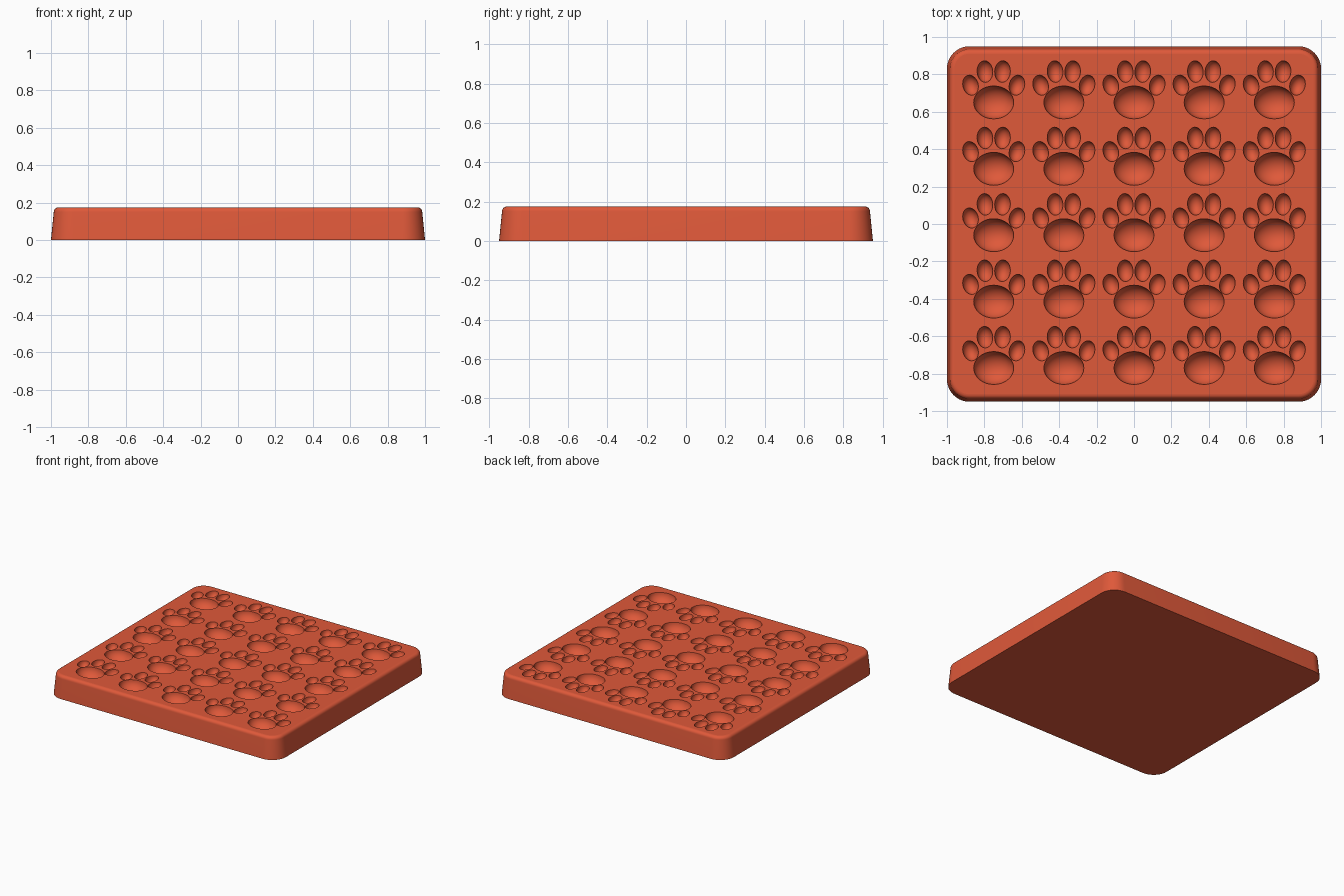
import bpy, bmesh, math

cube = bpy.data.objects.get("Cube")
if cube:
    bpy.data.objects.remove(cube, do_unlink=True)

# Single silicone colour
red = bpy.data.materials.new("coral red")
red.use_nodes = True
colour = (0.74, 0.1, 0.042, 1)
red.diffuse_color = colour
red.node_tree.nodes["Principled BSDF"].inputs["Base Color"].default_value = colour

HALF_X, HALF_Y, HEIGHT = 1.0, 0.95, 0.175
CORNER, BEVEL, TAPER = 0.12, 0.025, 0.015
PITCH_X, PITCH_Y, PAD_Y = 0.375, 0.355, -0.06
bm = bmesh.new()


def rounded_loop(inset, z, steps=10):
    """Rounded rectangle of vertices, moved inwards by inset."""
    verts = []
    r = CORNER - inset
    for quarter, (sx, sy) in enumerate([(1, 1), (-1, 1), (-1, -1), (1, -1)]):
        for i in range(steps + 1):
            a = (quarter + i / steps) * math.pi / 2
            verts.append(bm.verts.new((sx * (HALF_X - CORNER) + r * math.cos(a),
                                       sy * (HALF_Y - CORNER) + r * math.sin(a), z)))
    return verts


def loop_edges(verts):
    """Edges round a closed loop, reusing those already made."""
    pairs = zip(verts, verts[1:] + verts[:1])
    return [bm.edges.get(pair) or bm.edges.new(pair) for pair in pairs]


def bridge(first, second):
    for i in range(len(first)):
        j = (i + 1) % len(first)
        bm.faces.new((first[i], first[j], second[j], second[i]))


def fill(edges):
    bmesh.ops.triangle_fill(bm, edges=edges, use_beauty=True, normal=(0, 0, 1))


def hollow(x, y, rx, ry, depth, tilt=0, segments=20, rings=7):
    """Half-ellipsoid bowl below the top; returns its rim edges."""
    c, s = math.cos(math.radians(tilt)), math.sin(math.radians(tilt))
    loops = []
    for k in range(rings):
        drop = k / rings * math.pi / 2
        ring = []
        for i in range(segments):
            a = i / segments * math.tau
            u = rx * math.cos(a) * math.cos(drop)
            v = ry * math.sin(a) * math.cos(drop)
            ring.append(bm.verts.new((x + u * c - v * s, y + u * s + v * c,
                                      HEIGHT - depth * math.sin(drop))))
        loops.append(ring)
    for upper, lower in zip(loops, loops[1:]):
        bridge(upper, lower)
    tip = bm.verts.new((x, y, HEIGHT - depth))
    for i in range(segments):
        bm.faces.new((loops[-1][i], loops[-1][(i + 1) % segments], tip))
    return loop_edges(loops[0])


def paw(x, y):
    """One large pad and four toes."""
    rims = hollow(x, y, 0.107, 0.088, 0.08, segments=32, rings=10)
    for side in (-1, 1):
        rims += hollow(x + side * 0.047, y + 0.165, 0.042, 0.058, 0.05, -side * 4)
        rims += hollow(x + side * 0.124, y + 0.092, 0.041, 0.055, 0.05, -side * 16)
    return rims


# Base, tapered wall and rounded top edge
profile = [(0, 0)]
for i in range(7):
    a = i / 6 * math.pi / 2
    profile.append((TAPER + BEVEL * (1 - math.cos(a)),
                    HEIGHT - BEVEL + BEVEL * math.sin(a)))
loops = [rounded_loop(inset, z) for inset, z in profile]
for low, high in zip(loops, loops[1:]):
    bridge(low, high)
bm.faces.new(loops[0][::-1])

# Top face: a grid of cells, each filled around one paw
inner_x = [(i - 1.5) * PITCH_X for i in range(4)]
inner_y = [(i - 1.5) * PITCH_Y + 0.0075 for i in range(4)]
lines_x = [-0.92] + inner_x + [0.92]
lines_y = [-0.87] + inner_y + [0.885]
grid = [[bm.verts.new((x, y, HEIGHT)) for y in lines_y] for x in lines_x]
for i in range(5):
    for j in range(5):
        cell = [grid[i][j], grid[i + 1][j], grid[i + 1][j + 1], grid[i][j + 1]]
        fill(loop_edges(cell) + paw((i - 2) * PITCH_X, (j - 2) * PITCH_Y + PAD_Y))

# Top border between the grid and the rounded edge
border = [column[0] for column in grid[:-1]] + grid[-1][:-1]
border += [column[-1] for column in grid[:0:-1]] + grid[0][:0:-1]
fill(loop_edges(loops[-1]) + loop_edges(border))

bmesh.ops.recalc_face_normals(bm, faces=bm.faces)
mesh = bpy.data.meshes.new("paw_mould")
bm.to_mesh(mesh)
bm.free()
mesh.materials.append(red)
mould = bpy.data.objects.new("paw_mould", mesh)
bpy.context.collection.objects.link(mould)

# Smooth hollows and rounded edges, flat top and base
bpy.ops.object.select_all(action='DESELECT')
bpy.context.view_layer.objects.active = mould
mould.select_set(True)
bpy.ops.object.shade_smooth_by_angle(angle=math.radians(35))
for face in mesh.polygons:
    if abs(face.normal.z) > 0.9999:
        face.use_smooth = False
